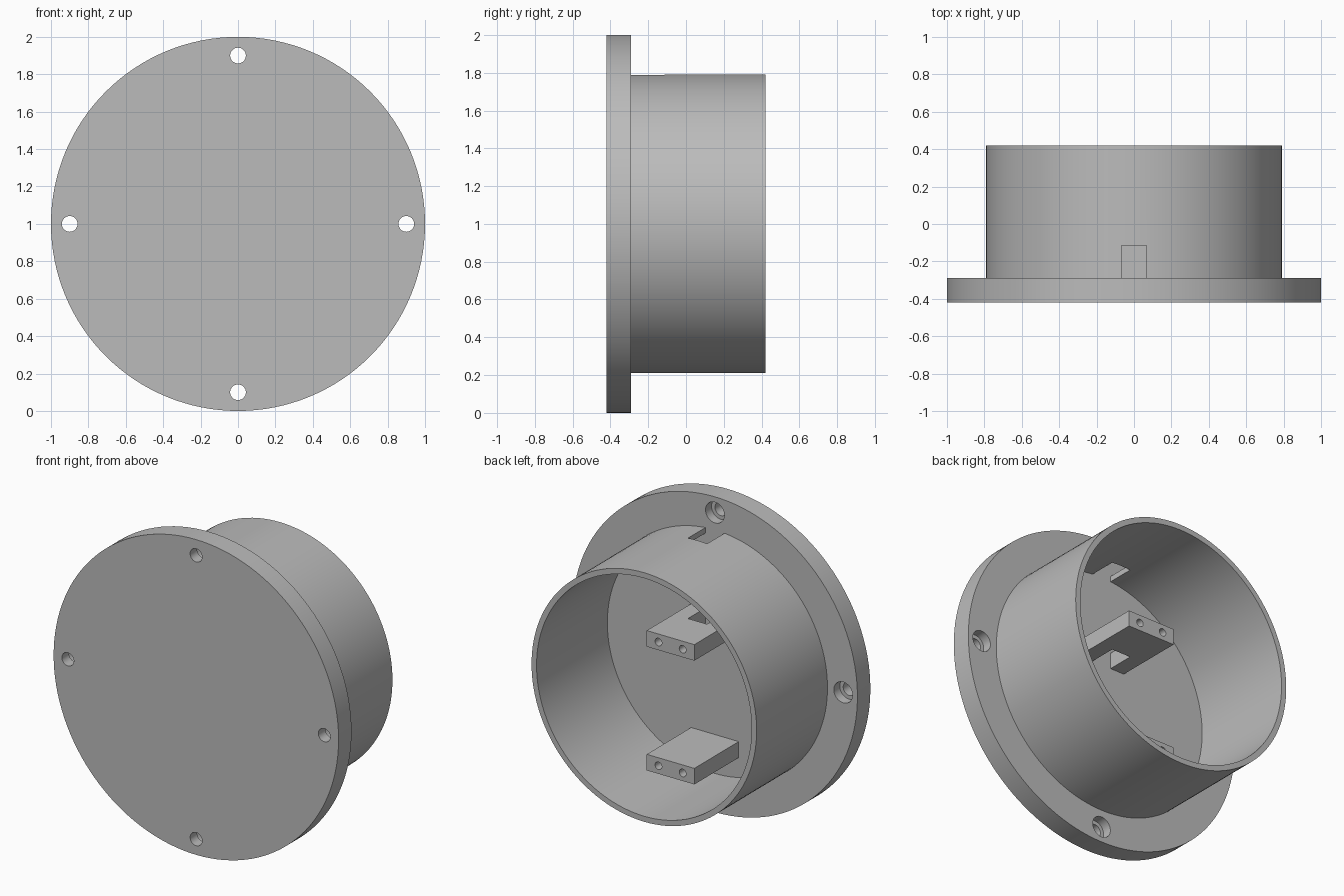
import bpy
from math import pi, sin, cos, radians
from mathutils import Vector

if "Cube" in bpy.data.objects:
    bpy.data.objects.remove(bpy.data.objects["Cube"], do_unlink=True)

grey = bpy.data.materials.new("plain grey")
grey.use_nodes = True
grey.diffuse_color = (0.5, 0.5, 0.5, 1)
grey.node_tree.nodes["Principled BSDF"].inputs["Base Color"].default_value = (0.5, 0.5, 0.5, 1)

FRONT, FLOOR, BACK = -0.42, -0.29, 0.42
SINK = 0.02  # overlap that joins parts to the flange


def cylinder(name, radius, y0, y1, x=0, z=1, sides=128):
    """Cylinder lying along y."""
    bpy.ops.mesh.primitive_cylinder_add(vertices=sides, radius=radius, depth=y1 - y0,
                                        location=(x, (y0 + y1) / 2, z), rotation=(pi / 2, 0, 0))
    ob = bpy.context.object
    ob.name = name
    ob.data.materials.append(grey)
    return ob


def box(name, low, high):
    low, high = Vector(low), Vector(high)
    bpy.ops.mesh.primitive_cube_add(size=1, location=(low + high) / 2)
    ob = bpy.context.object
    ob.name = name
    ob.scale = high - low
    bpy.ops.object.transform_apply(location=False, rotation=False, scale=True)
    ob.data.materials.append(grey)
    return ob


def cut(ob, cutters):
    """Subtract each cutter, then discard it."""
    bpy.ops.object.select_all(action="DESELECT")
    bpy.context.view_layer.objects.active = ob
    ob.select_set(True)
    for c in cutters:
        m = ob.modifiers.new("cut", "BOOLEAN")
        m.object, m.operation, m.solver = c, "DIFFERENCE", "EXACT"
        bpy.ops.object.modifier_apply(modifier=m.name)
        bpy.data.objects.remove(c, do_unlink=True)
    bpy.ops.object.shade_smooth_by_angle(angle=radians(30))


def slot_cutter():
    return box("slot_cutter", (-0.067, -0.35, 1.1), (0.067, -0.115, 1.9))


# Round flange with four counterbored screw holes
flange = cylinder("flange", 1, FRONT, FLOOR)
holes = []
for i in range(4):
    x, z = 0.9 * cos(i * pi / 2), 1 + 0.9 * sin(i * pi / 2)
    holes.append(cylinder("screw_hole", 0.042, FRONT - 0.1, FLOOR + 0.1, x, z, 32))
    holes.append(cylinder("counterbore", 0.066, FLOOR - 0.06, FLOOR + 0.1, x, z, 32))
cut(flange, holes)

# Open tube with a slot at the top
tube = cylinder("tube", 0.79, FLOOR - SINK, BACK)
cut(tube, [cylinder("bore", 0.755, FLOOR - 0.1, BACK + 0.1), slot_cutter()])

# Two shelves with a pair of blind screw holes in each end
SHELF_END = 0.155
for name, z in (("upper_shelf", 1.175), ("lower_shelf", 0.39)):
    shelf = box(name, (-0.167, FLOOR - SINK, z), (0.167, SHELF_END, z + 0.102))
    cutters = [cylinder("pilot_hole", 0.024, SHELF_END - 0.25, SHELF_END + 0.1, x, z + 0.051, 24)
               for x in (-0.085, 0.085)]
    if name == "upper_shelf":
        cutters.append(slot_cutter())
    cut(shelf, cutters)
